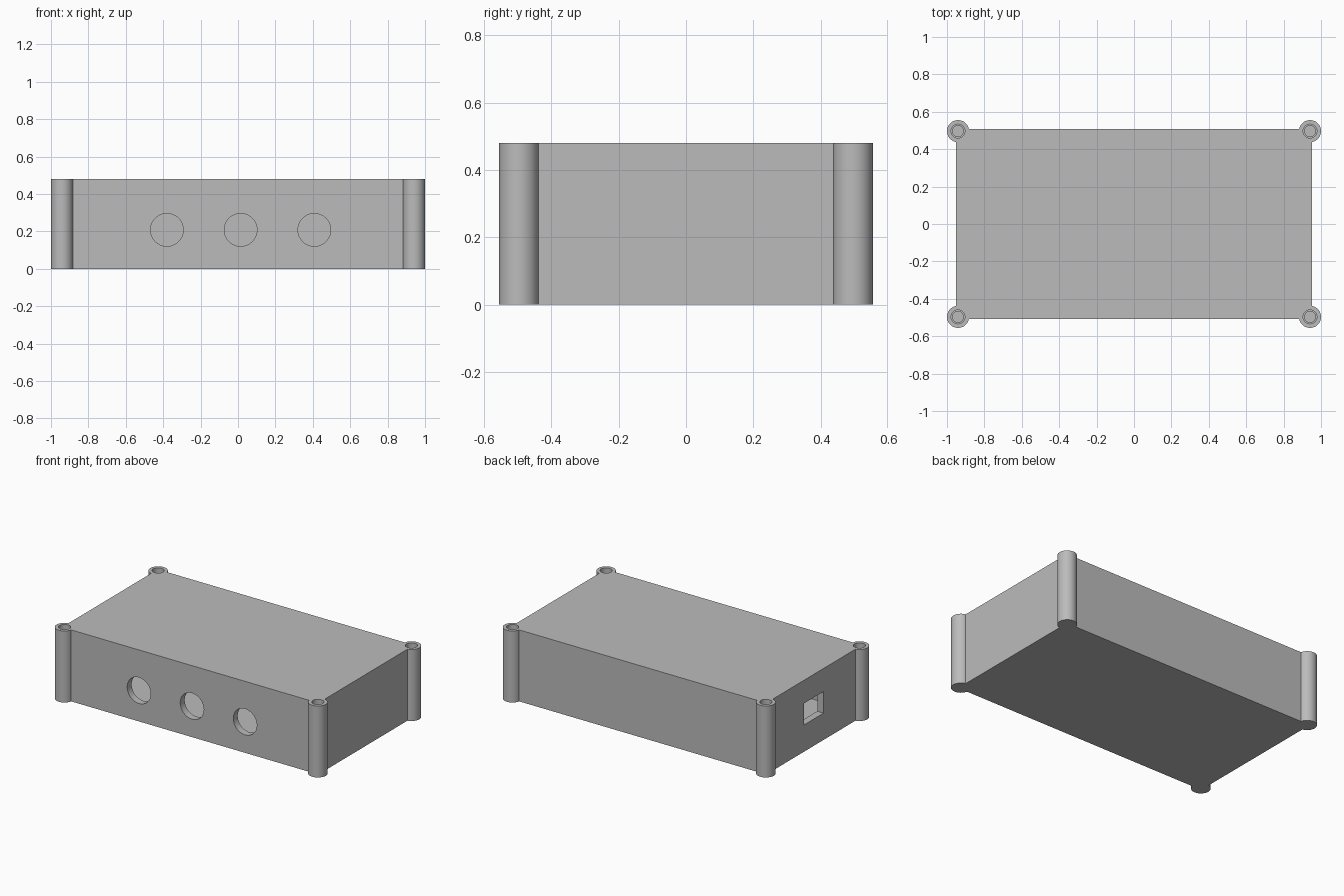
import bpy
import math

if "Cube" in bpy.data.objects:
    bpy.data.objects.remove(bpy.data.objects["Cube"])

# Main sizes
HX, HY, H = 0.952, 0.508, 0.48        # half length, half depth, height
WALL = 0.047
PX, PY, PR = 0.941, 0.4965, 0.059     # corner post position and radius

grey = bpy.data.materials.new("plain grey")
grey.diffuse_color = (0.5, 0.5, 0.5, 1)
grey.use_nodes = True
grey.node_tree.nodes["Principled BSDF"].inputs["Base Color"].default_value = grey.diffuse_color


def box(name, lo, hi):
    bpy.ops.mesh.primitive_cube_add(size=1, location=[(a + b) / 2 for a, b in zip(lo, hi)])
    ob = bpy.context.object
    ob.name = name
    ob.scale = [b - a for a, b in zip(lo, hi)]
    bpy.ops.object.transform_apply(location=True, rotation=True, scale=True)
    ob.data.materials.append(grey)
    return ob


def cylinder(name, radius, depth, loc, rot=(0, 0, 0)):
    bpy.ops.mesh.primitive_cylinder_add(vertices=64, radius=radius, depth=depth,
                                        location=loc, rotation=rot)
    ob = bpy.context.object
    ob.name = name
    ob.data.materials.append(grey)
    return ob


def combine(target, tool, operation):
    """Apply a boolean and remove the tool."""
    tool.hide_render = True
    mod = target.modifiers.new("bool", 'BOOLEAN')
    mod.operation, mod.solver, mod.object = operation, 'EXACT', tool
    bpy.context.view_layer.objects.active = target
    bpy.ops.object.modifier_apply(modifier=mod.name)
    bpy.data.objects.remove(tool)


# Hollow closed case
case = box("enclosure", (-HX, -HY, 0), (HX, HY, H))
combine(case, box("cavity", (-HX + WALL, -HY + WALL, WALL),
                  (HX - WALL, HY - WALL, H - WALL)), 'DIFFERENCE')

# Corner screw posts with stepped blind holes
for sx in (-1, 1):
    for sy in (-1, 1):
        x, y = sx * PX, sy * PY
        combine(case, cylinder("post", PR, H, (x, y, H / 2)), 'UNION')
        for radius, bottom in ((0.037, H - WALL), (0.029, 0.08)):
            top = H + 0.02
            combine(case, cylinder("screw_hole", radius, top - bottom,
                                   (x, y, (top + bottom) / 2)), 'DIFFERENCE')

# Three round holes in the front wall
for x in (-0.38, 0.014, 0.408):
    combine(case, cylinder("front_hole", 0.0875, 0.12, (x, -HY, 0.208),
                           (math.pi / 2, 0, 0)), 'DIFFERENCE')

# Rectangular socket opening in the left wall
combine(case, box("socket_hole", (-HX - 0.05, -0.10, 0.18),
                  (-HX + WALL + 0.02, 0.11, 0.325)), 'DIFFERENCE')

bpy.ops.object.select_all(action='DESELECT')
case.select_set(True)
bpy.context.view_layer.objects.active = case
bpy.ops.object.shade_smooth_by_angle(angle=math.radians(30))
